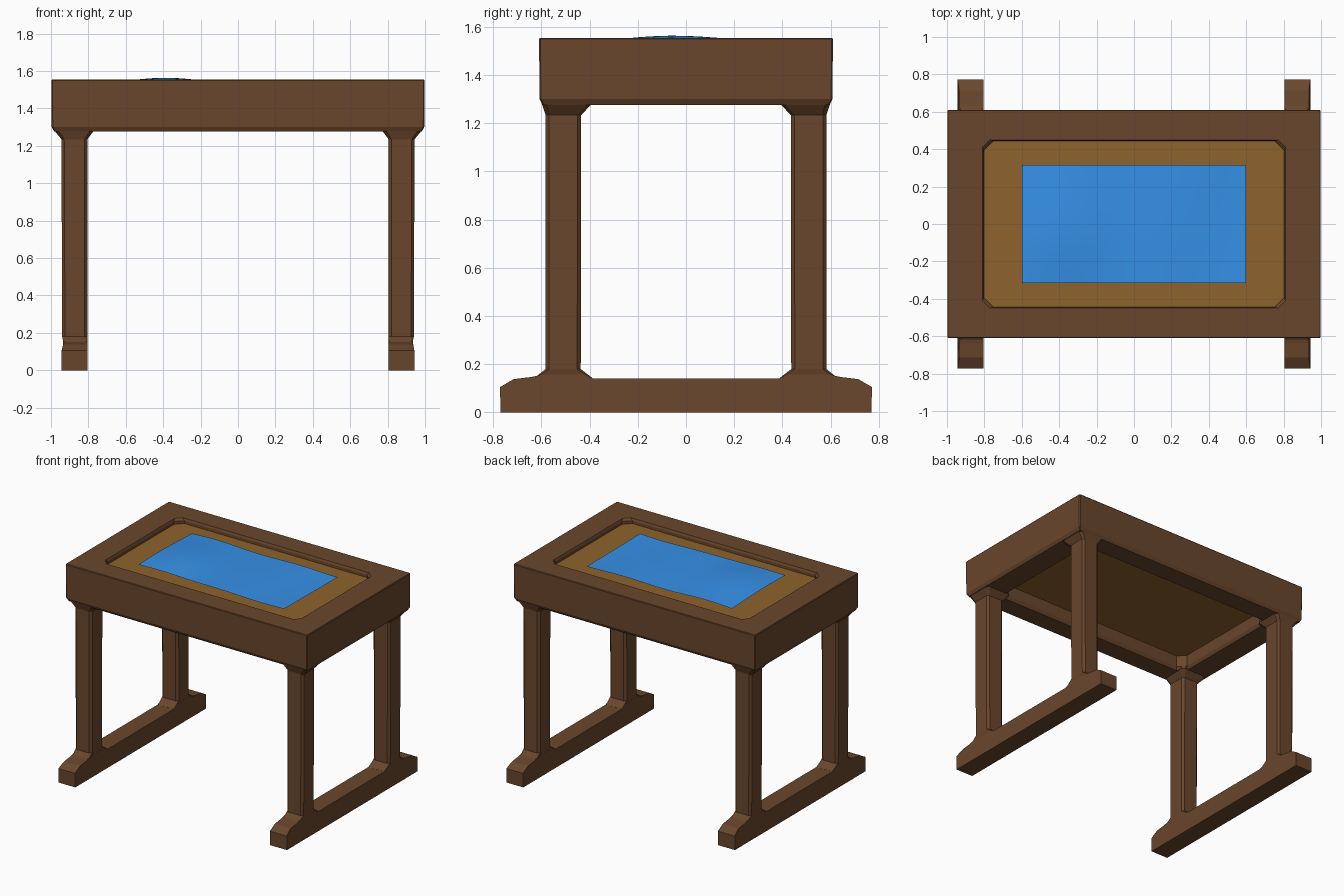
import bpy, bmesh, math

if "Cube" in bpy.data.objects:
    bpy.data.objects.remove(bpy.data.objects["Cube"])


def material(name, rgb):
    m = bpy.data.materials.new(name)
    m.diffuse_color = (*rgb, 1)
    m.use_nodes = True
    m.node_tree.nodes["Principled BSDF"].inputs["Base Color"].default_value = m.diffuse_color
    return m


WOOD = material("dark_wood", (0.142, 0.061, 0.025))
BOARD = material("golden_board", (0.27, 0.125, 0.025))
CLOTH = material("blue_cloth", (0.036, 0.28, 0.80))


def finish(name, bm, mat, mirror=None):
    bmesh.ops.recalc_face_normals(bm, faces=bm.faces[:])
    me = bpy.data.meshes.new(name)
    bm.to_mesh(me)
    bm.free()
    ob = bpy.data.objects.new(name, me)
    bpy.context.collection.objects.link(ob)
    me.materials.append(mat)
    if mirror:
        mod = ob.modifiers.new("mirror", 'MIRROR')
        mod.use_axis = mirror
        mod.use_mirror_merge = False
    return ob


def ring(bm, cx, cy, hx, hy, c, z):
    """Rectangle with cut corners, counter-clockwise."""
    pts = [(hx, -hy + c), (hx, hy - c), (hx - c, hy), (-hx + c, hy),
           (-hx, hy - c), (-hx, -hy + c), (-hx + c, -hy), (hx - c, -hy)]
    return [bm.verts.new((cx + x, cy + y, z)) for x, y in pts]


def loft(rings, bm, closed=False):
    pairs = list(zip(rings, rings[1:]))
    if closed:
        pairs.append((rings[-1], rings[0]))
    for a, b in pairs:
        for i in range(8):
            j = (i + 1) % 8
            bm.faces.new((a[i], a[j], b[j], b[i]))
    if not closed:
        bm.faces.new(rings[0][::-1])
        bm.faces.new(rings[-1])


# table frame: section swept round the opening
bm = bmesh.new()
section = [(0.983, 0.596, 0.006, 1.277), (0.996, 0.608, 0.006, 1.300),
           (0.998, 0.610, 0.005, 1.550), (0.994, 0.606, 0.005, 1.555),
           (0.810, 0.450, 0.040, 1.555), (0.803, 0.443, 0.050, 1.540),
           (0.803, 0.443, 0.050, 1.300), (0.815, 0.455, 0.050, 1.277)]
loft([ring(bm, 0, 0, *s) for s in section], bm, closed=True)
finish("table_frame", bm, WOOD)

# inset board
bm = bmesh.new()
loft([ring(bm, 0, 0, 0.83, 0.47, 0.01, z) for z in (1.385, 1.519)], bm)
finish("inset_board", bm, BOARD)

# rippled cloth lying on the board
bm = bmesh.new()
bmesh.ops.create_grid(bm, x_segments=18, y_segments=10, size=1)
for v in bm.verts:
    x, y = v.co.x * 0.6, v.co.y * 0.315
    bump = math.exp(-((x + 0.35) / 0.25) ** 2 - ((y + 0.07) / 0.30) ** 2)
    v.co = (x, y, 1.533 + 0.031 * bump + 0.004 * math.sin(9 * x - 3 * y))
for f in bm.faces:
    f.smooth = True
finish("blue_cloth", bm, CLOTH)

# legs, flared into the foot and into the frame corner
bm = bmesh.new()
spans = [(0.810, 0.928, 0.395, 0.625, 0.006, 0.10),
         (0.806, 0.932, 0.388, 0.630, 0.006, 0.142),
         (0.805, 0.940, 0.437, 0.583, 0.015, 0.18),
         (0.805, 0.944, 0.435, 0.583, 0.015, 1.235),
         (0.772, 0.980, 0.392, 0.598, 0.020, 1.279),
         (0.778, 0.980, 0.400, 0.595, 0.020, 1.31)]
loft([ring(bm, (a + b) / 2, (c + d) / 2, (b - a) / 2, (d - c) / 2, k, z)
      for a, b, c, d, k, z in spans], bm)
finish("legs", bm, WOOD, (True, True, False))

# foot rails with sloping toes
bm = bmesh.new()
half = [(0.770, 0.0), (0.772, 0.105), (0.715, 0.138), (0.64, 0.147),
        (0.56, 0.165), (0.44, 0.165), (0.385, 0.14)]
outline = half + [(-y, z) for y, z in reversed(half)]
face = bm.faces.new([bm.verts.new((0.804, y, z)) for y, z in outline])
out = bmesh.ops.extrude_face_region(bm, geom=[face])
for v in out["geom"]:
    if isinstance(v, bmesh.types.BMVert):
        v.co.x = 0.935 if v.co.z > 0.12 else 0.943
finish("foot_rails", bm, WOOD, (True, False, False))
